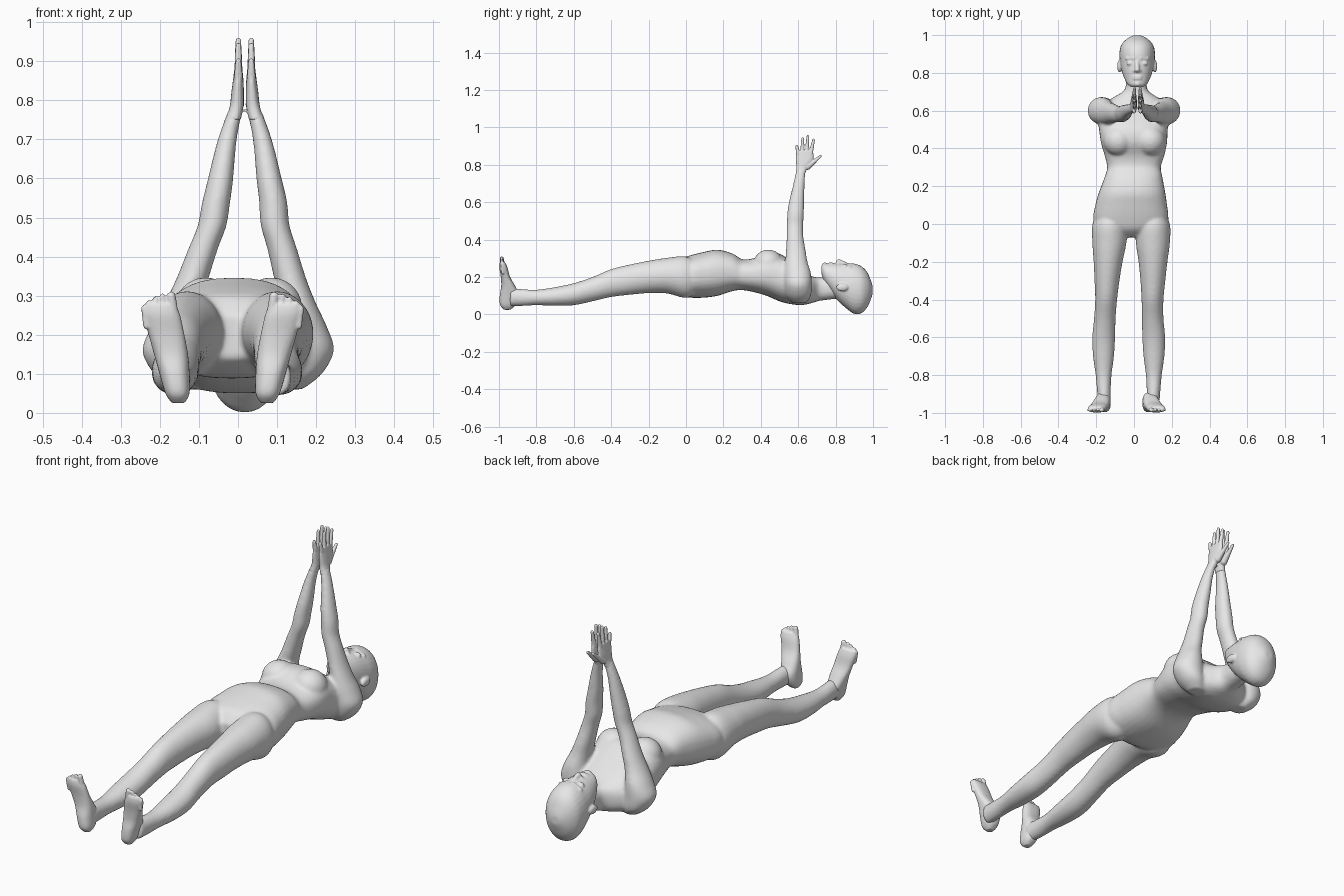
import bpy, bmesh, math
from mathutils import Vector, Matrix

cube = bpy.data.objects.get("Cube")
if cube:
    bpy.data.objects.remove(cube, do_unlink=True)

skin = bpy.data.materials.new("plain grey")
skin.diffuse_color = (0.8, 0.8, 0.8, 1)
skin.use_nodes = True
skin.node_tree.nodes["Principled BSDF"].inputs["Base Color"].default_value = (0.8, 0.8, 0.8, 1)


def same(v):
    return v


def flip_arm(v):
    return Vector((0.035 * min(max((v.z - 0.15) / 0.4, 0), 1) - v.x, v.y, v.z))


def flip_leg(v):
    return Vector((-0.03 - 0.026 * min(max((-0.1 - v.y) / 0.4, 0), 1) - v.x, v.y, v.z))


def flip_foot(v):
    return Vector((-0.079 - v.x, v.y, v.z))


def spline(rows, steps=4):
    """Smoothly fill in rows between the given ones."""
    out = []
    for i in range(len(rows) - 1):
        p0, p1 = rows[max(i - 1, 0)], rows[i]
        p2, p3 = rows[i + 1], rows[min(i + 2, len(rows) - 1)]
        for s in range(steps):
            t = s / steps
            out.append([0.5 * (2 * b + (c - a) * t + (2 * a - 5 * b + 4 * c - d) * t * t
                               + (3 * b - a - 3 * c + d) * t ** 3)
                        for a, b, c, d in zip(p0, p1, p2, p3)])
    return out + [list(rows[-1])]


def loft(bm, axis, rows, place=same, power=2.0, n=32):
    """Rows are (position on axis, min x, max x, min other, max other)."""
    rings = []
    for t, a0, a1, b0, b1 in spline(rows):
        ring = []
        for k in range(n):
            c, s = math.cos(2 * math.pi * k / n), math.sin(2 * math.pi * k / n)
            a = (a0 + a1) / 2 + (a1 - a0) / 2 * math.copysign(abs(c) ** (2 / power), c)
            b = (b0 + b1) / 2 + (b1 - b0) / 2 * math.copysign(abs(s) ** (2 / power), s)
            ring.append(bm.verts.new(place(Vector((a, t, b) if axis == "y" else (a, b, t)))))
        rings.append(ring)
    for lo, hi in zip(rings, rings[1:]):
        for k in range(n):
            bm.faces.new((lo[k], lo[(k + 1) % n], hi[(k + 1) % n], hi[k]))
    bm.faces.new(rings[0])
    bm.faces.new(rings[-1])


def ball(bm, centre, radii, place=same):
    m = Matrix.Translation(centre) @ Matrix.Diagonal((*radii, 1))
    made = bmesh.ops.create_uvsphere(bm, u_segments=20, v_segments=12, radius=1, matrix=m)
    for v in made["verts"]:
        v.co = place(v.co.copy())


def digit(bm, p, q, r0, r1, place=same):
    """Round-ended tapered rod from p to q."""
    p, q = Vector(p), Vector(q)
    turn = (q - p).to_track_quat("Z", "Y").to_matrix().to_4x4()
    made = bmesh.ops.create_cone(bm, cap_ends=True, segments=14, radius1=r0, radius2=r1,
                                 depth=(q - p).length,
                                 matrix=Matrix.Translation((p + q) / 2) @ turn)
    for v in made["verts"]:
        v.co = place(v.co.copy())
    ball(bm, p, (r0,) * 3, place)
    ball(bm, q, (r1,) * 3, place)


def finish(bm, name, voxel, rounds):
    """Fuse the overlapping volumes into one smooth skin."""
    bmesh.ops.recalc_face_normals(bm, faces=bm.faces[:])
    mesh = bpy.data.meshes.new(name)
    bm.to_mesh(mesh)
    bm.free()
    mesh.materials.append(skin)
    for p in mesh.polygons:
        p.use_smooth = True
    ob = bpy.data.objects.new(name, mesh)
    bpy.context.collection.objects.link(ob)
    fuse = ob.modifiers.new("fuse", "REMESH")
    fuse.mode = "VOXEL"
    fuse.voxel_size = voxel
    fuse.use_smooth_shade = True
    relax = ob.modifiers.new("relax", "SMOOTH")
    relax.factor = 0.5
    relax.iterations = rounds


# Torso and neck, from hips to throat
body = bmesh.new()
loft(body, "y", [
    (-0.07, -0.09, 0.06, 0.14, 0.25), (-0.03, -0.17, 0.13, 0.11, 0.295),
    (0.02, -0.215, 0.18, 0.09, 0.315), (0.1, -0.205, 0.175, 0.09, 0.335),
    (0.17, -0.185, 0.165, 0.1, 0.346), (0.25, -0.155, 0.15, 0.125, 0.325),
    (0.3, -0.142, 0.142, 0.13, 0.295), (0.36, -0.155, 0.16, 0.12, 0.3),
    (0.43, -0.175, 0.175, 0.1, 0.33), (0.5, -0.185, 0.178, 0.07, 0.325),
    (0.56, -0.19, 0.19, 0.055, 0.285), (0.62, -0.18, 0.185, 0.05, 0.235),
    (0.67, -0.11, 0.125, 0.06, 0.205), (0.71, -0.05, 0.072, 0.072, 0.198),
    (0.77, -0.043, 0.067, 0.08, 0.2), (0.82, -0.04, 0.064, 0.085, 0.2)], power=2.4)
for x in (-0.083, 0.085):
    ball(body, (x, 0.44, 0.27), (0.08, 0.08, 0.077))

# Legs
for place in (same, flip_leg):
    loft(body, "y", [
        (0.07, 0.04, 0.155, 0.12, 0.27), (0.0, 0.01, 0.19, 0.088, 0.31),
        (-0.1, 0.01, 0.19, 0.112, 0.303), (-0.2, 0.024, 0.177, 0.114, 0.287),
        (-0.3, 0.034, 0.166, 0.105, 0.267), (-0.4, 0.04, 0.156, 0.093, 0.242),
        (-0.5, 0.042, 0.156, 0.07, 0.2), (-0.6, 0.044, 0.165, 0.049, 0.167),
        (-0.7, 0.05, 0.161, 0.046, 0.146), (-0.8, 0.063, 0.147, 0.049, 0.132),
        (-0.88, 0.067, 0.14, 0.045, 0.136), (-0.94, 0.066, 0.135, 0.045, 0.14)], place)

# Shoulders and raised arms
for place in (same, flip_arm):
    loft(body, "z", [
        (0.06, 0.09, 0.165, 0.57, 0.64), (0.1, 0.1, 0.215, 0.54, 0.668),
        (0.16, 0.1, 0.246, 0.528, 0.672), (0.22, 0.11, 0.228, 0.528, 0.668),
        (0.28, 0.105, 0.2, 0.53, 0.65), (0.34, 0.093, 0.176, 0.535, 0.64),
        (0.42, 0.075, 0.151, 0.538, 0.627), (0.48, 0.058, 0.132, 0.538, 0.627),
        (0.54, 0.054, 0.126, 0.542, 0.63), (0.6, 0.047, 0.112, 0.55, 0.632),
        (0.7, 0.038, 0.087, 0.574, 0.634), (0.78, 0.022, 0.058, 0.59, 0.642)], place)
finish(body, "body", 0.008, 6)

# Head with face and ears
head = bmesh.new()
loft(head, "y", [
    (0.725, -0.012, 0.046, 0.215, 0.262), (0.74, -0.035, 0.069, 0.17, 0.272),
    (0.78, -0.055, 0.089, 0.11, 0.273), (0.82, -0.067, 0.101, 0.065, 0.274),
    (0.86, -0.074, 0.108, 0.03, 0.272), (0.9, -0.077, 0.111, 0.003, 0.272),
    (0.94, -0.071, 0.105, 0.008, 0.256), (0.97, -0.05, 0.084, 0.04, 0.224),
    (0.99, -0.022, 0.056, 0.085, 0.178), (0.998, -0.002, 0.036, 0.11, 0.15)], power=2.1)
digit(head, (0.017, 0.865, 0.266), (0.017, 0.816, 0.283), 0.009, 0.013)
for s in (-1, 1):
    ball(head, (0.017 + s * 0.014, 0.812, 0.272), (0.009, 0.01, 0.009))          # nostril
    ball(head, (0.017 + s * 0.038, 0.85, 0.257), (0.019, 0.011, 0.014))          # eye
    digit(head, (0.017 + s * 0.016, 0.878, 0.264), (0.017 + s * 0.055, 0.876, 0.247), 0.011, 0.009)
    ball(head, (0.017 + s * 0.094, 0.835, 0.145), (0.012, 0.033, 0.021))         # ear
for y in (0.769, 0.78):
    ball(head, (0.017, y, 0.27), (0.026, 0.0065, 0.009))                         # lips
ball(head, (0.017, 0.742, 0.26), (0.022, 0.016, 0.018))                          # chin
finish(head, "head", 0.005, 3)

# Hands, palms facing each other
for name, place in (("left_hand", same), ("right_hand", flip_arm)):
    hand = bmesh.new()
    loft(hand, "z", [
        (0.75, 0.028, 0.066, 0.586, 0.636), (0.785, 0.021, 0.056, 0.59, 0.65),
        (0.82, 0.02, 0.052, 0.588, 0.676), (0.85, 0.021, 0.048, 0.588, 0.682),
        (0.875, 0.023, 0.045, 0.592, 0.678)], place, 2.4)
    for y0, y1, z in ((0.6, 0.592, 0.9), (0.621, 0.624, 0.94),
                      (0.645, 0.652, 0.953), (0.667, 0.682, 0.933)):
        digit(hand, (0.034, y0, 0.86), (0.034, y1, z), 0.0115, 0.0075, place)
    digit(hand, (0.036, 0.65, 0.79), (0.034, 0.688, 0.82), 0.017, 0.011, place)
    digit(hand, (0.034, 0.688, 0.82), (0.032, 0.72, 0.847), 0.011, 0.007, place)
    finish(hand, name, 0.0035, 2)

# Feet with toes pointing up
for name, place in (("left_foot", same), ("right_foot", flip_foot)):
    foot = bmesh.new()
    loft(foot, "z", [
        (0.025, 0.058, 0.09, -0.972, -0.94), (0.05, 0.045, 0.107, -0.994, -0.91),
        (0.1, 0.045, 0.122, -0.996, -0.89), (0.15, 0.049, 0.136, -0.988, -0.912),
        (0.2, 0.058, 0.15, -0.99, -0.94), (0.25, 0.069, 0.164, -0.998, -0.954),
        (0.278, 0.08, 0.164, -0.996, -0.966)], place, 2.4)
    for x, z, r in ((0.092, 0.299, 0.013), (0.114, 0.298, 0.009), (0.132, 0.291, 0.0085),
                    (0.148, 0.281, 0.0085), (0.162, 0.267, 0.008)):
        digit(foot, (x - 0.006, -0.98, z - 0.045), (x, -0.985, z), r, r * 0.9, place)
    finish(foot, name, 0.0045, 2)
